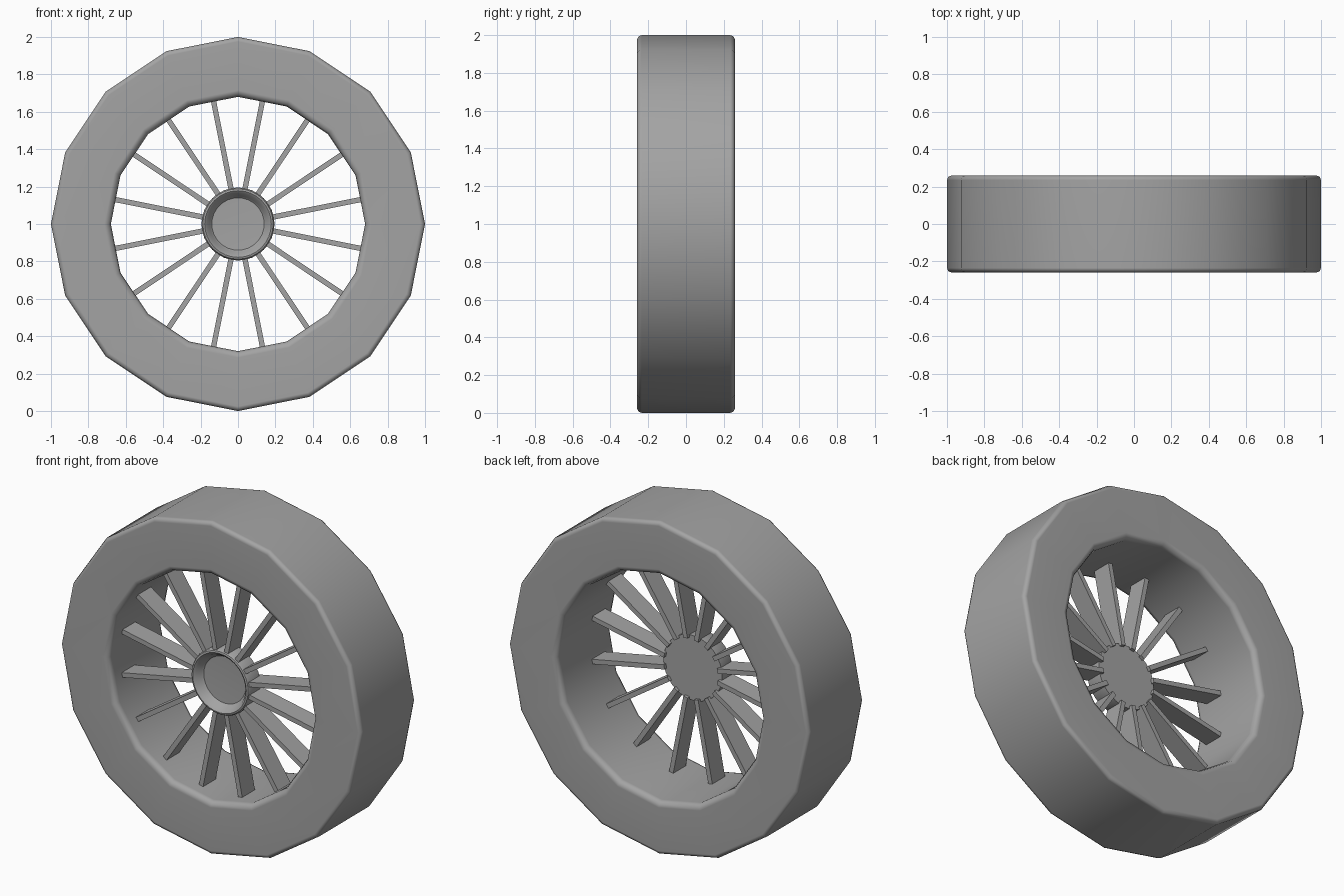
import bpy, bmesh, math
from mathutils import Matrix

cube = bpy.data.objects.get("Cube")
if cube:
    bpy.data.objects.remove(cube, do_unlink=True)

grey = bpy.data.materials.new("plain_grey")
grey.use_nodes = True
grey.diffuse_color = (0.37, 0.37, 0.37, 1)
grey.node_tree.nodes["Principled BSDF"].inputs["Base Color"].default_value = (0.37, 0.37, 0.37, 1)


def add_object(name, bm, smooth_angle):
    bmesh.ops.recalc_face_normals(bm, faces=bm.faces)
    mesh = bpy.data.meshes.new(name)
    bm.to_mesh(mesh)
    bm.free()
    mesh.materials.append(grey)
    obj = bpy.data.objects.new(name, mesh)
    bpy.context.collection.objects.link(obj)
    bpy.ops.object.select_all(action='DESELECT')
    obj.select_set(True)
    bpy.context.view_layer.objects.active = obj
    bpy.ops.object.shade_smooth_by_angle(angle=math.radians(smooth_angle))
    return obj


def lathe(name, profile, sides, smooth_angle, closed=False):
    """Turn (radius, y) points around the axle, which lies along y at z = 1."""
    bm = bmesh.new()
    verts = [bm.verts.new((r, y, 0)) for r, y in profile]
    pairs = list(zip(verts, verts[1:]))
    if closed:
        pairs.append((verts[-1], verts[0]))
    edges = [bm.edges.new(p) for p in pairs]
    bmesh.ops.spin(bm, geom=verts + edges, cent=(0, 0, 0), axis=(0, 1, 0),
                   angle=math.tau, steps=sides, use_duplicate=False)
    bmesh.ops.remove_doubles(bm, verts=bm.verts, dist=1e-4)
    bmesh.ops.translate(bm, verts=bm.verts, vec=(0, 0, 1))
    return add_object(name, bm, smooth_angle)


# Tyre: sixteen-sided ring with softened lips
half = [(0.68, 0.225), (0.69, 0.25), (0.715, 0.26), (0.975, 0.26), (0.993, 0.252), (1.0, 0.235)]
ring = half + [(r, -y) for r, y in reversed(half)]
tyre = lathe("tyre", ring, 16, 60, closed=True)
normals = tyre.modifiers.new("even_normals", 'WEIGHTED_NORMAL')
normals.keep_sharp = True

# Hub: flat back, dished front
lathe("hub", [(0, -0.065), (0.195, -0.065), (0.195, -0.16), (0.188, -0.172), (0.178, -0.175),
              (0.165, -0.165), (0.15, -0.135), (0.14, -0.125), (0, -0.12)], 32, 40)

# Spokes: flat blades from hub to the middle of each inner tyre facet
bm = bmesh.new()
for i in range(16):
    turn = Matrix.Rotation(math.tau * (i + 0.5) / 16, 4, 'Y')
    blade = (Matrix.Translation((0, -0.105, 1)) @ turn @ Matrix.Translation((0.425, 0, 0))
             @ Matrix.Diagonal((0.49, 0.12, 0.028, 1)))
    bmesh.ops.create_cube(bm, size=1, matrix=blade)
add_object("spokes", bm, 30)
